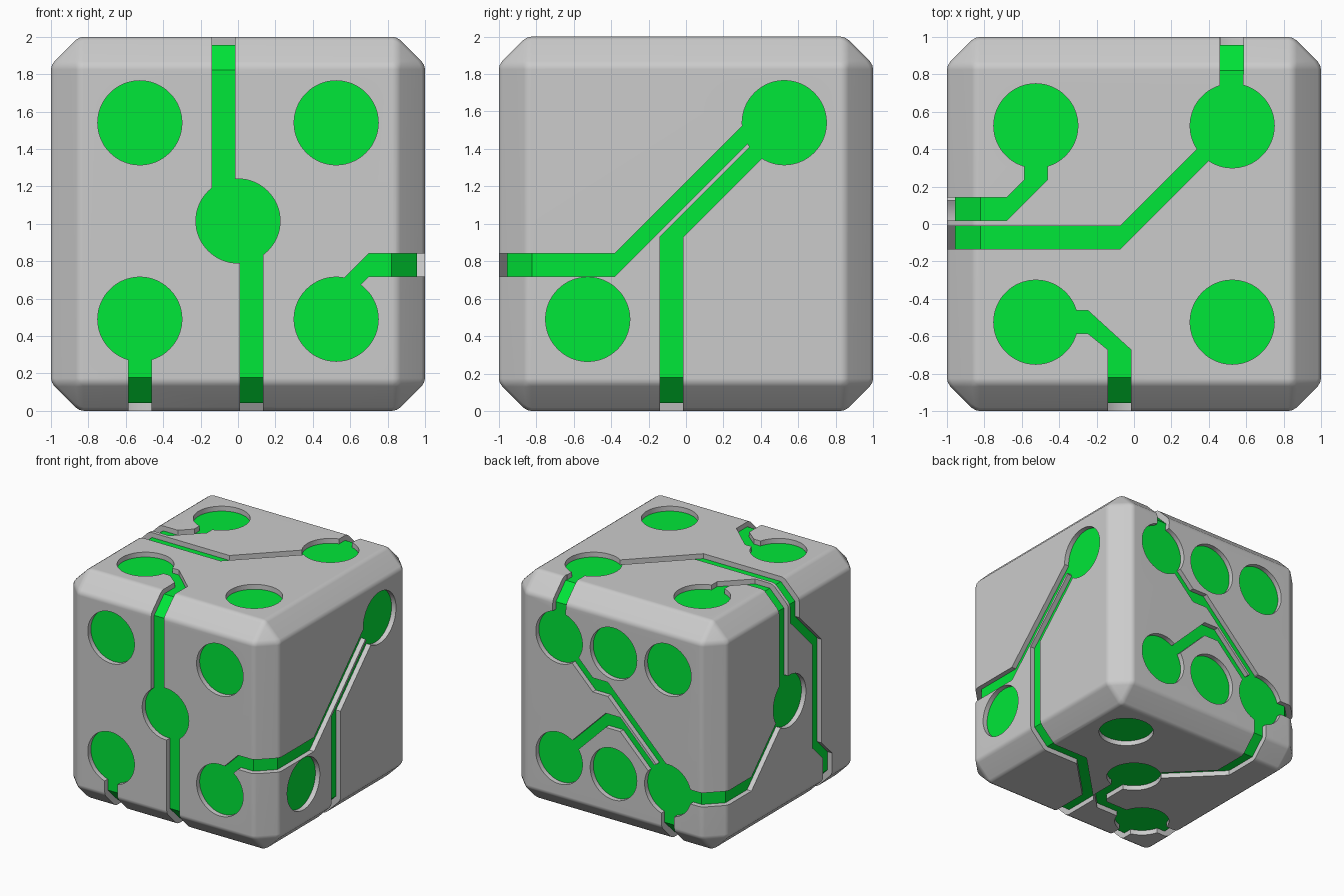
import bpy, bmesh, math
from mathutils import Vector

if "Cube" in bpy.data.objects:
    bpy.data.objects.remove(bpy.data.objects["Cube"])

P, R, HALF, E = 0.525, 0.225, 0.0615, 1.1   # pip spacing, pip radius, half track width, past-the-edge
T, M, B = 1.54, 1.015, 0.49                 # pip heights on the side faces

# Face-plane (u, v, outward distance) to die space
FACES = {
    "front":  lambda u, v, d: (u, -d, v - 1),
    "back":   lambda u, v, d: (u, d, v - 1),
    "right":  lambda u, v, d: (d, u, v - 1),
    "left":   lambda u, v, d: (-d, u, v - 1),
    "top":    lambda u, v, d: (u, v, d),
    "bottom": lambda u, v, d: (u, v, -d),
}
PIPS = {
    "front":  [(-P, T), (P, T), (0, M), (-P, B), (P, B)],
    "back":   [(x, z) for x in (-P, 0, P) for z in (T, B)],
    "right":  [(P, T), (-P, B)],
    "left":   [(0, M)],
    "top":    [(x, y) for x in (-P, P) for y in (-P, P)],
    "bottom": [(-P, -P), (0, 0), (P, P)],
}
# Track centre lines
TRACKS = {
    "front":  [[(-.077, 2.1), (-.077, 1.08)], [(.073, -.1), (.073, .95)],
               [(-P, -.1), (-P, B)], [(E, .78), (.7, .78), (.52, .6)]],
    "right":  [[(-E, .78), (-.38, .78), (.38, 1.54)],
               [(-.077, -.1), (-.077, .93), (.5, 1.507)]],
    "top":    [[(-E, .08), (-.68, .08), (-P, .235), (-P, P)],
               [(-E, -.073), (-.075, -.073), (.45, .452)],
               [(P - .005, E), (P - .005, P)],
               [(-P, -P), (-.245, -P), (-.077, -.673), (-.077, -E)]],
    "back":   [[(P, 2.1), (P, T)],
               [(P, T), (.2, 1.215), (.055, 1.215), (-.5, .66)],
               [(P, B), (.075, .94), (-.065, .94), (-.45, .555)],
               [(-P, -.1), (-P, B)], [(-E, B), (-P, B)]],
    "left":   [[(.08, 2.1), (.08, 1.08)],
               [(-.073, 2.1), (-.073, 1.69), (-.38, 1.383), (-.38, .48), (-P, .335), (-P, -.1)],
               [(E, B), (P, B), (0, M)]],
    "bottom": [[(E, -.077), (.5, -.077), (.073, -.504), (.073, -E)],
               [(0, 0), (0, -.43), (-.095, -P), (-P, -P)],
               [(-P, E), (-P, P), (0, 0)], [(-P, -E), (-P, -P)], [(-E, -P), (-P, -P)]],
}


def strip(points):
    """Outline of a track; bends keep the width measured across the straight run."""
    pts = [Vector(p) for p in points]
    normals = []
    for i in range(len(pts)):
        n = None
        for a, b in ((i - 1, i), (i, i + 1)):
            if a >= 0 and b < len(pts):
                d = (pts[b] - pts[a]).normalized()
                if min(abs(d.x), abs(d.y)) < 1e-3:
                    n = Vector((-d.y, d.x)) * HALF
        normals.append(n)
    for i, n in enumerate(normals):
        if n is None:
            normals[i] = normals[i - 1] if i else normals[1]
    side = [p + n for p, n in zip(pts, normals)]
    return side + [p - n for p, n in zip(pts, normals)][::-1]


def disc(c, n=64):
    return [(c[0] + R * math.cos(2 * math.pi * i / n),
             c[1] + R * math.sin(2 * math.pi * i / n)) for i in range(n)]


def prism(place, outline):
    bm = bmesh.new()
    low = [bm.verts.new(place(u, v, 0.8)) for u, v in outline]
    high = [bm.verts.new(place(u, v, E)) for u, v in outline]
    bm.faces.new(low)
    bm.faces.new(high)
    for i in range(len(low)):
        j = (i + 1) % len(low)
        bm.faces.new((low[i], low[j], high[j], high[i]))
    bmesh.ops.recalc_face_normals(bm, faces=bm.faces)
    return to_object(bm, "cutter")


def to_object(bm, name):
    me = bpy.data.meshes.new(name)
    bm.to_mesh(me)
    bm.free()
    ob = bpy.data.objects.new(name, me)
    bpy.context.collection.objects.link(ob)
    return ob


def chamfered_cube(name, half, chamfer):
    bm = bmesh.new()
    bmesh.ops.create_cube(bm, size=2 * half)
    bmesh.ops.bevel(bm, geom=bm.edges[:], offset=chamfer, segments=1,
                    profile=0.5, affect='EDGES')
    ob = to_object(bm, name)
    ob.data.materials.append(None)
    ob.data.materials.append(green)
    return ob


def apply(ob, kind, **settings):
    mod = ob.modifiers.new(kind.lower(), kind)
    for k, v in settings.items():
        setattr(mod, k, v)
    bpy.context.view_layer.objects.active = ob
    bpy.ops.object.modifier_apply(modifier=mod.name)


def boolean(ob, other, operation):
    apply(ob, 'BOOLEAN', object=other, operation=operation, solver='EXACT')
    bpy.data.objects.remove(other)


green = bpy.data.materials.new("green")
green.diffuse_color = (0.0, 0.8, 0.04, 1)
green.use_nodes = True
green.node_tree.nodes["Principled BSDF"].inputs["Base Color"].default_value = green.diffuse_color

# Outer die with softened chamfers
die = chamfered_cube("die_body", 1.0, 0.15)
apply(die, 'BEVEL', width=0.025, segments=2, limit_method='ANGLE', angle_limit=math.radians(25))

# Cut pips and tracks
for face, place in FACES.items():
    for c in PIPS[face]:
        boolean(die, prism(place, disc(c)), 'DIFFERENCE')
    for track in TRACKS[face]:
        boolean(die, prism(place, strip(track)), 'DIFFERENCE')

# Green core forms the floors of all recesses
core = chamfered_cube("core", 0.957, 0.135)
for p in core.data.polygons:
    p.material_index = 1
boolean(die, core, 'UNION')

# Stand on the ground and shade
for v in die.data.vertices:
    v.co.z += 1
bpy.ops.object.select_all(action='DESELECT')
die.select_set(True)
bpy.context.view_layer.objects.active = die
bpy.ops.object.shade_smooth_by_angle(angle=math.radians(30))
apply(die, 'WEIGHTED_NORMAL', keep_sharp=True)
